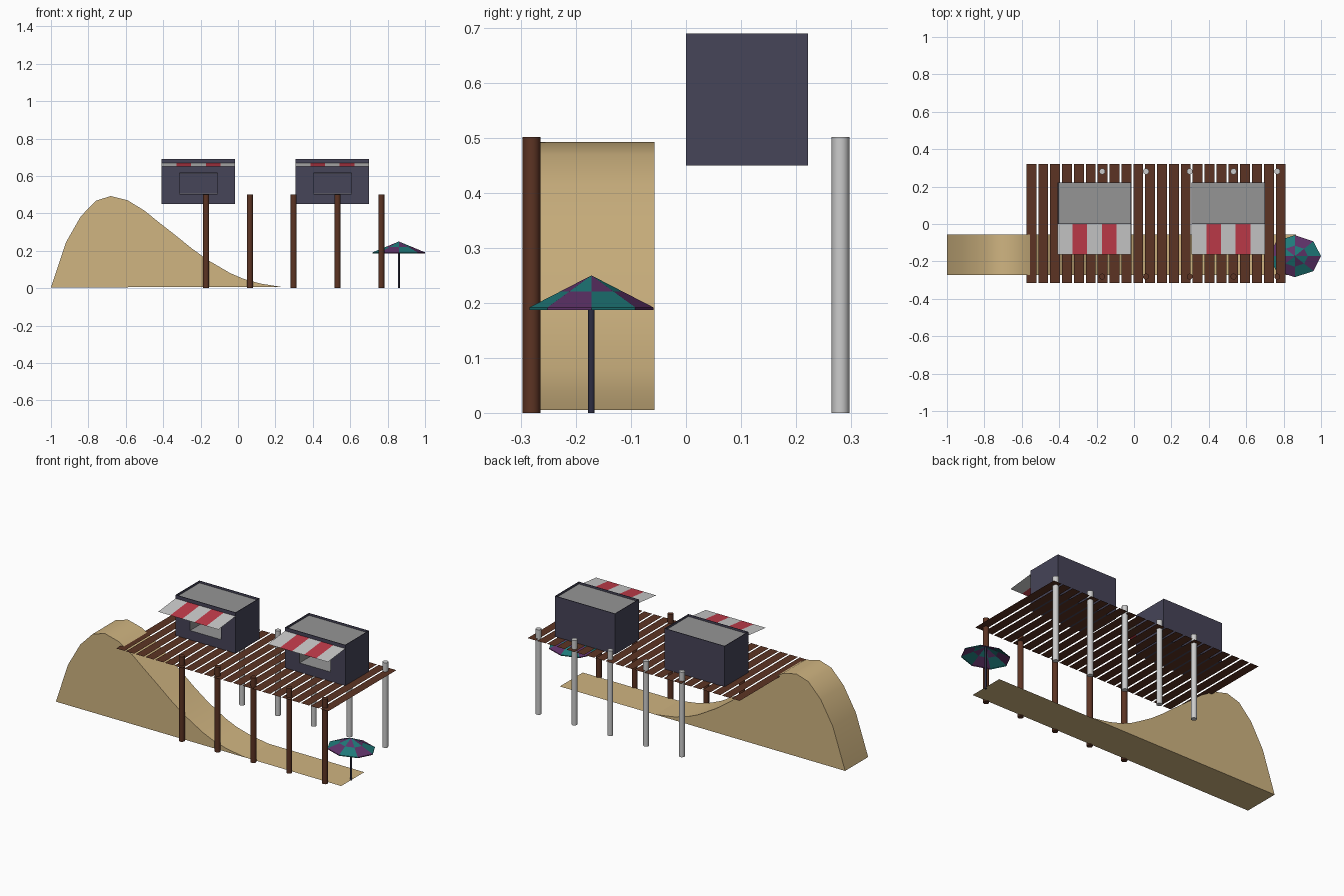
import bpy, bmesh, math
from mathutils import Vector

if "Cube" in bpy.data.objects:
    bpy.data.objects.remove(bpy.data.objects["Cube"])


def material(name, rgb):
    m = bpy.data.materials.new(name)
    m.diffuse_color = (*rgb, 1)
    m.use_nodes = True
    m.node_tree.nodes["Principled BSDF"].inputs["Base Color"].default_value = m.diffuse_color
    return m


SAND = material("sand", (0.63, 0.46, 0.22))
WOOD = material("brown wood", (0.107, 0.034, 0.017))
WHITE = material("white", (0.6, 0.6, 0.6))
DARK = material("dark slate", (0.061, 0.058, 0.098))
GREY = material("roof grey", (0.30, 0.30, 0.30))
RED = material("red", (0.54, 0.045, 0.07))
TEAL = material("teal", (0.013, 0.19, 0.19))
PURPLE = material("purple", (0.114, 0.032, 0.14))
POLE = material("pole dark", (0.026, 0.026, 0.053))


def finish(bm, name, mats, smooth=False):
    me = bpy.data.meshes.new(name)
    bm.to_mesh(me)
    bm.free()
    for m in mats:
        me.materials.append(m)
    ob = bpy.data.objects.new(name, me)
    bpy.context.collection.objects.link(ob)
    if smooth:
        bpy.ops.object.select_all(action='DESELECT')
        ob.select_set(True)
        bpy.context.view_layer.objects.active = ob
        bpy.ops.object.shade_smooth_by_angle(angle=math.radians(40))
    return ob


def sheet(bm, x0, x1, a, b, mat=0):
    """Flat strip along x between (y, z) points a and b."""
    f = bm.faces.new([bm.verts.new(p) for p in
                      ((x0, *a), (x1, *a), (x1, *b), (x0, *b))])
    f.material_index = mat
    return f


def cylinder(name, x, y, r, h, mat, sides=16):
    bm = bmesh.new()
    bmesh.ops.create_cone(bm, cap_ends=True, segments=sides,
                          radius1=r, radius2=r, depth=h)
    bmesh.ops.translate(bm, verts=bm.verts, vec=(x, y, h / 2))
    finish(bm, name, [mat], True)


# sand dune: extruded hill profile with a flat tail
profile = [(-1, .005), (-.92, .245), (-.84, .385), (-.76, .468), (-.68, .493),
           (-.59, .47), (-.5, .415), (-.42, .35), (-.33, .28), (-.25, .215),
           (-.16, .15), (-.04, .08), (.03, .05), (.12, .025), (.24, .006)]
bm = bmesh.new()
front = [bm.verts.new((x, -.272, z)) for x, z in profile]
back = [bm.verts.new((x, -.057, z)) for x, z in profile]
n = len(profile)
for i in range(n):
    j = (i + 1) % n
    bm.faces.new((front[i], front[j], back[j], back[i]))
bm.faces.new(front[::-1])
bm.faces.new(back)
tail = [bm.verts.new((.865, y, .005)) for y in (-.272, -.057)]
bm.faces.new((front[-1], tail[0], tail[1], back[-1]))
finish(bm, "sand_dune", [SAND], True)

# deck planks
bm = bmesh.new()
for i in range(22):
    x = -.575 + i * .0635
    sheet(bm, x, x + .0525, (-.315, .449), (.32, .449))
finish(bm, "deck_planks", [WOOD])

# posts: brown in front, white behind
for i in range(5):
    x = -.17 + i * .234
    cylinder(f"front_post_{i + 1}", x, -.281, .016, .502, WOOD)
    cylinder(f"back_post_{i + 1}", x, .281, .016, .502, WHITE)


def booth(tag, x0):
    x1, y0, y1, z0, z1 = x0 + .393, 0, .222, .45, .69
    bm = bmesh.new()
    bmesh.ops.create_cube(bm, size=1)
    for v in bm.verts:
        v.co = Vector((x0 if v.co.x < 0 else x1, y0 if v.co.y < 0 else y1,
                       z0 if v.co.z < 0 else z1))
    bm.normal_update()
    top = max(bm.faces, key=lambda f: f.normal.z)
    wall = min(bm.faces, key=lambda f: f.normal.y)
    # sunken roof inside a thin rim
    bmesh.ops.inset_individual(bm, faces=[top], thickness=.004)
    bmesh.ops.inset_individual(bm, faces=[top], thickness=.0005, depth=-.012)
    top.material_index = 1
    # serving window with a grey sill
    bmesh.ops.inset_individual(bm, faces=[wall], thickness=.03)
    mx, mz = (x0 + x1) / 2, (z0 + z1) / 2
    for v in wall.verts:
        v.co = Vector((x0 + .095 if v.co.x < mx else x1 - .095, y0,
                       .505 if v.co.z < mz else .615))
    sides = bmesh.ops.inset_individual(bm, faces=[wall], thickness=.0005,
                                       depth=-.17)["faces"]
    for f in sides:
        f.material_index = 1
    finish(bm, f"booth_{tag}", [DARK, GREY])
    # striped awning
    bm = bmesh.new()
    w = (x1 - x0) / 5
    for i in range(5):
        sheet(bm, x0 + i * w, x0 + (i + 1) * w, (-.162, .652), (0, .669), i % 2)
    finish(bm, f"awning_{tag}", [WHITE, RED])


booth("left", -.408)
booth("right", .308)

# parasol: eight-sided checkered canopy with a short hem
CX, CY = .86, -.172
bm = bmesh.new()
apex = bm.verts.new((CX, CY, .25))
rings = []
for s, z in ((.5, .221), (1, .192), (1, .187)):
    rings.append([bm.verts.new((CX + s * .14 * math.cos(k * math.pi / 4),
                                CY + s * .1125 * math.sin(k * math.pi / 4), z))
                  for k in range(8)])
for k in range(8):
    j = (k + 1) % 8
    bm.faces.new((apex, rings[0][k], rings[0][j])).material_index = (k + 1) % 2
    for r in (0, 1):
        f = bm.faces.new((rings[r][k], rings[r + 1][k],
                          rings[r + 1][j], rings[r][j]))
        f.material_index = k % 2
finish(bm, "parasol_canopy", [PURPLE, TEAL])
for f in bpy.data.objects["parasol_canopy"].data.polygons:
    f.material_index = 1 - f.material_index
cylinder("parasol_pole", CX, CY, .006, .247, POLE, 10)
